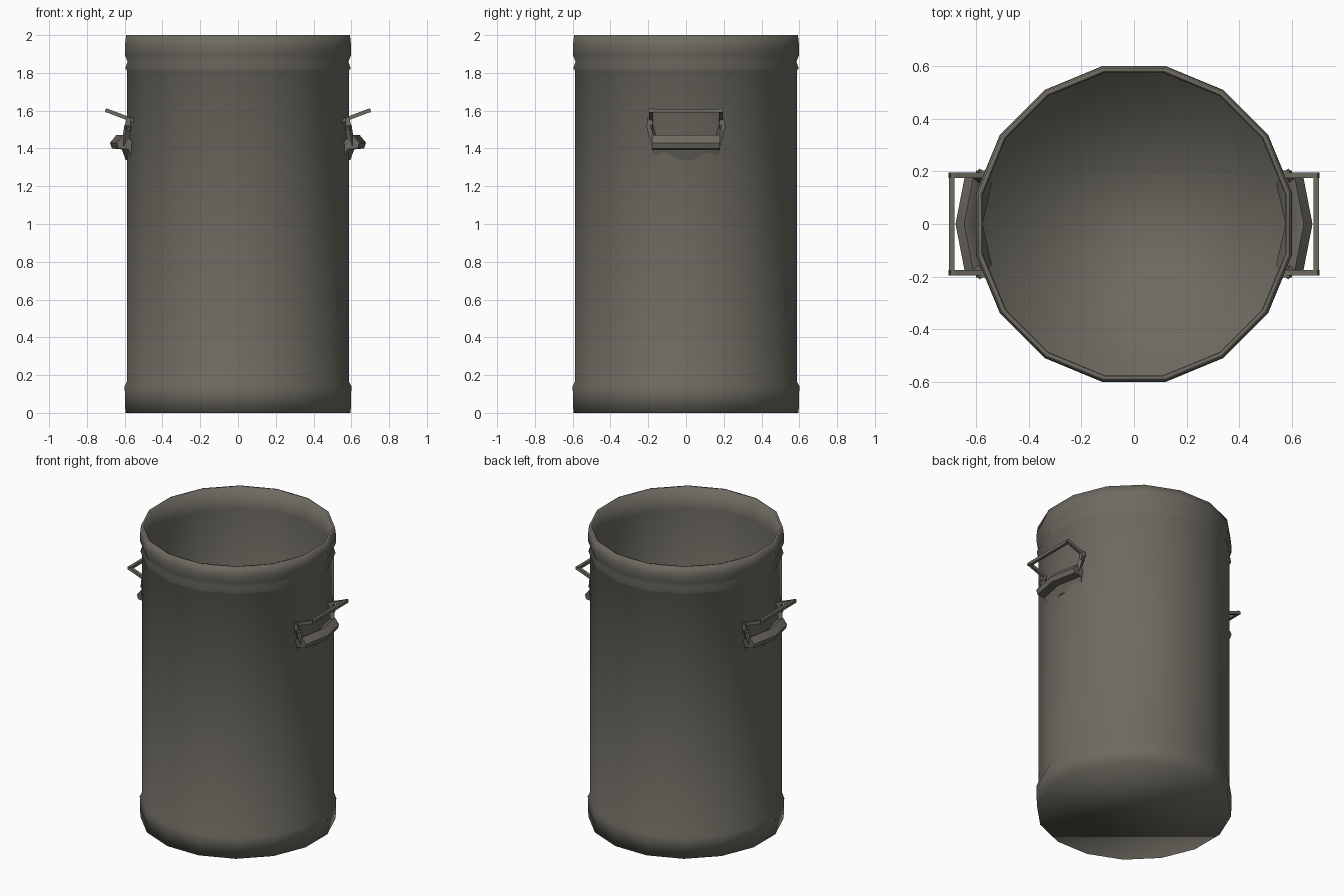
import bpy, bmesh, math
from mathutils import Vector

cube = bpy.data.objects.get("Cube")
if cube:
    bpy.data.objects.remove(cube, do_unlink=True)

SIDES = 16
COLOUR = (0.155, 0.145, 0.12, 1)
metal = bpy.data.materials.new("grey_brown_metal")
metal.use_nodes = True
metal.diffuse_color = COLOUR
bsdf = metal.node_tree.nodes["Principled BSDF"]
bsdf.inputs["Base Color"].default_value = COLOUR
bsdf.inputs["Roughness"].default_value = 0.7


def finish(bm, name, smooth_angle=None):
    """Turn a bmesh into a named, coloured object."""
    bmesh.ops.recalc_face_normals(bm, faces=bm.faces)
    mesh = bpy.data.meshes.new(name)
    bm.to_mesh(mesh)
    bm.free()
    mesh.materials.append(metal)
    obj = bpy.data.objects.new(name, mesh)
    bpy.context.collection.objects.link(obj)
    if smooth_angle:
        bpy.ops.object.select_all(action='DESELECT')
        obj.select_set(True)
        bpy.context.view_layer.objects.active = obj
        bpy.ops.object.shade_smooth_by_angle(angle=math.radians(smooth_angle))
    return obj


def loft(bm, rings):
    """Bridge closed rings of points and cap both ends."""
    loops = [[bm.verts.new(p) for p in ring] for ring in rings]
    for low, high in zip(loops, loops[1:]):
        for i in range(len(low)):
            j = (i + 1) % len(low)
            bm.faces.new((low[i], low[j], high[j], high[i]))
    bm.faces.new(loops[0])
    bm.faces.new(loops[-1])


def bar(bm, start, end, size):
    """Square bar between two points."""
    a, b = Vector(start), Vector(end)
    made = bmesh.ops.create_cube(bm, size=1)["verts"]
    turn = (b - a).to_track_quat('Z', 'Y')
    for v in made:
        stretched = Vector((v.co.x * size, v.co.y * size,
                            v.co.z * ((b - a).length + size)))
        v.co = (a + b) / 2 + turn @ stretched


def circle(radius, z):
    step = 2 * math.pi / SIDES
    return [(radius * math.cos((i + .5) * step),
             radius * math.sin((i + .5) * step), z) for i in range(SIDES)]


# Bin shell: base band, straight wall, grooved collar, open mouth, inner floor
profile = [(.608, 0), (.612, .14), (.598, .17), (.598, 1.81), (.608, 1.825),
           (.596, 1.86), (.609, 1.89), (.611, 1.94), (.604, 2),
           (.588, 2), (.585, 1.85), (.585, .03)]
bm = bmesh.new()
loft(bm, [circle(r, z) for r, z in profile])
finish(bm, "bin_shell", 100)

# Handles, one on each side
for side, label in ((1, "left"), (-1, "right")):
    # Swinging bail with its two arms
    bm = bmesh.new()
    for y in (-.185, .185):
        bar(bm, (side * .56, y, 1.55), (side * .692, y, 1.60), .02)
    bar(bm, (side * .692, -.185, 1.60), (side * .692, .185, 1.60), .02)
    finish(bm, label + "_handle_bail")

    # Bracket legs that run down to the grip
    bm = bmesh.new()
    for s in (-1, 1):
        bar(bm, (side * .58, s * .19, 1.55), (side * .585, s * .19, 1.51), .026)
        bar(bm, (side * .585, s * .19, 1.51), (side * .60, s * .165, 1.42), .026)
    finish(bm, label + "_handle_bracket")

    # Bulged grip with a narrower apron below
    section = [(.575, 1.34), (.595, 1.34), (.615, 1.395), (.668, 1.40),
               (.678, 1.43), (.645, 1.47), (.60, 1.445)]
    bm = bmesh.new()
    rings = []
    for y, inset in ((-.18, .035), (0, 0), (.18, .035)):
        rings.append([(side * (x - inset), y * (.86 if z < 1.38 else 1), z)
                      for x, z in section])
    loft(bm, rings)
    finish(bm, label + "_handle_grip", 50)
